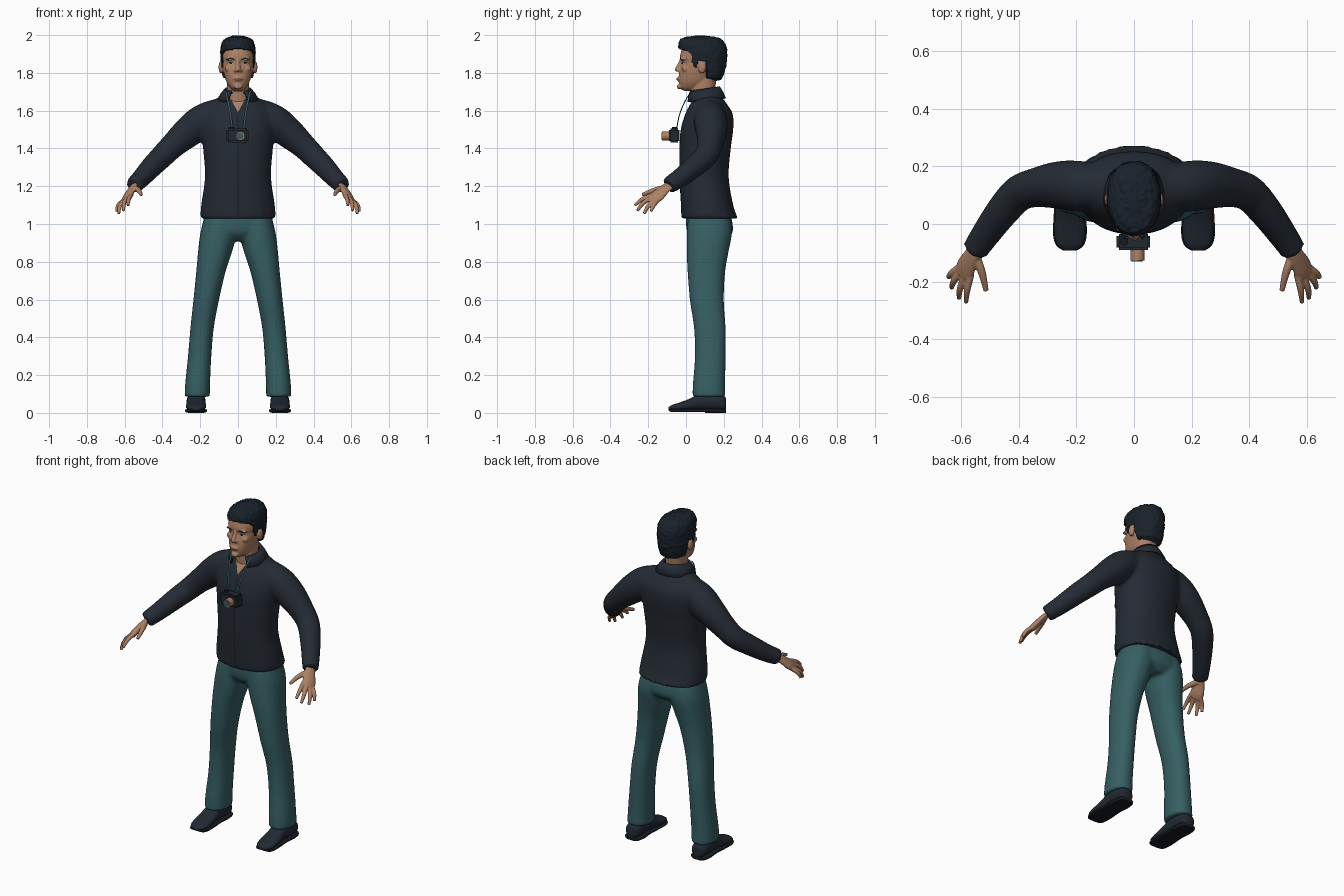
import bpy, bmesh
from math import cos, sin, pi
from mathutils import Vector, Matrix, noise
from mathutils.bvhtree import BVHTree

if "Cube" in bpy.data.objects:
    bpy.data.objects.remove(bpy.data.objects["Cube"])


def material(name, rgb):
    m = bpy.data.materials.new(name)
    m.use_nodes = True
    m.diffuse_color = (*rgb, 1)
    m.node_tree.nodes["Principled BSDF"].inputs["Base Color"].default_value = (*rgb, 1)
    return m


SHIRT = material("charcoal cloth", (.018, .024, .034))
SEAM = material("dark seam", (.008, .011, .016))
TEAL = material("teal cloth", (.037, .115, .125))
SKIN = material("warm skin", (.42, .22, .13))
LIP = material("lip brown", (.24, .10, .065))
HAIR = material("blue black hair", (.010, .016, .024))
SHOE = material("dark leather", (.016, .022, .032))
WHITE = material("eye white", (.45, .40, .36))


def resample(rows, k=6):
    """Catmull-Rom smoothing of a list of number tuples."""
    rows = [Vector(r) for r in rows]
    ext = [rows[0]] + rows + [rows[-1]]
    out = []
    for a, b, c, d in zip(ext, ext[1:], ext[2:], ext[3:]):
        for i in range(k):
            t = i / k
            out.append((b * 2 + (c - a) * t + (a * 2 - b * 5 + c * 4 - d) * t ** 2
                        + (b * 3 - a - c * 3 + d) * t ** 3) / 2)
    return out + [rows[-1]]


def loft(bm, rings, n=32, power=2.0):
    """Closed skin over rings given as centre and two half axes."""
    bow = lambda a: abs(a) ** (2 / power) * (1 if a > 0 else -1)
    loops = [[bm.verts.new(c + u * bow(cos(2 * pi * i / n)) + v * bow(sin(2 * pi * i / n)))
              for i in range(n)] for c, u, v in rings]
    for p, q in zip(loops, loops[1:]):
        for i in range(n):
            bm.faces.new((p[i], p[i - 1], q[i - 1], q[i]))
    bm.faces.new(loops[0])
    bm.faces.new(loops[-1][::-1])


def column(bm, rows, n=40, power=2.2, k=6):
    """Upright form: rows of z, centre x, half width, front y, back y."""
    loft(bm, [(Vector((x, (f + b) / 2, z)), Vector((w, 0, 0)), Vector((0, (b - f) / 2, 0)))
              for z, x, w, f, b in resample(rows, k)], n, power)


def limb(bm, pts, s=1, hint=(0, 0, 1), flat=1.0, n=16):
    """Tube through points of x, y, z, radius."""
    pts = [(s * x, y, z, r) for x, y, z, r in pts]
    path = resample(pts, 5)
    rings = []
    for i, p in enumerate(path):
        t = (path[min(i + 1, len(path) - 1)] - path[max(i - 1, 0)]).xyz.normalized()
        h = Vector((hint[0] * s, hint[1], hint[2]))
        u = (h - t * h.dot(t)).normalized()
        rings.append((p.xyz, u * p.w, t.cross(u) * p.w * flat))
    loft(bm, rings, n)


def ball(bm, at, size):
    bmesh.ops.create_uvsphere(bm, u_segments=20, v_segments=12, radius=1,
                              matrix=Matrix.Translation(at) @ Matrix.Diagonal((*size, 1)))


def finish(bm, name, mat, voxel=0, smooth=0):
    bmesh.ops.recalc_face_normals(bm, faces=bm.faces)
    me = bpy.data.meshes.new(name)
    bm.to_mesh(me)
    bm.free()
    me.materials.append(mat)
    me.polygons.foreach_set("use_smooth", [True] * len(me.polygons))
    ob = bpy.data.objects.new(name, me)
    bpy.context.collection.objects.link(ob)
    if voxel:
        m = ob.modifiers.new("blend", "REMESH")
        m.mode, m.voxel_size, m.use_smooth_shade = "VOXEL", voxel, True
        m = ob.modifiers.new("soften", "SMOOTH")
        m.factor, m.iterations = .5, smooth
    return ob


def decal(name, mat, target, pairs, cross=4, lift=.003):
    """Thin plate laid on the front of target between pairs of (x, z, x, z)."""
    bpy.context.view_layer.update()
    tree = BVHTree.FromObject(target, bpy.context.evaluated_depsgraph_get())
    bm = bmesh.new()
    grid = []
    for x0, z0, x1, z1 in resample(pairs, 4):
        line = []
        for j in range(cross + 1):
            t = j / cross
            x, z = x0 + (x1 - x0) * t, z0 + (z1 - z0) * t
            hit = tree.ray_cast(Vector((x, -1, z)), Vector((0, 1, 0)))[0]
            line.append(bm.verts.new((x, (hit.y if hit else 0) - lift, z)))
        grid.append(line)
    for p, q in zip(grid, grid[1:]):
        for j in range(cross):
            bm.faces.new((p[j], p[j + 1], q[j + 1], q[j]))
    return finish(bm, name, mat)


# Shirt: body and sleeves blended together
bm = bmesh.new()
column(bm, [(1.03, 0, .20, -.025, .275), (1.1, 0, .195, -.027, .25), (1.25, 0, .175, -.035, .226),
            (1.4, 0, .185, -.035, .237), (1.5, 0, .195, -.028, .25), (1.58, 0, .19, -.005, .248),
            (1.63, 0, .16, .02, .22), (1.67, 0, .105, .045, .19), (1.695, 0, .065, .06, .17)])
for s in (-1, 1):
    limb(bm, [(.08, .125, 1.60, .072), (.18, .13, 1.55, .088), (.26, .135, 1.49, .083),
              (.345, .125, 1.415, .068), (.40, .105, 1.36, .063), (.455, .045, 1.305, .058),
              (.51, -.03, 1.245, .051), (.553, -.093, 1.203, .045)], s, n=24)
shirt = finish(bm, "shirt", SHIRT, .01, 6)
decal("shirt_front_seam", SEAM, shirt, [(-.003, z, .003, z) for z in (1.04, 1.2, 1.4, 1.58)], 1, .002)
decal("open_neck", SKIN, shirt, [(-.002, 1.595, .002, 1.595), (-.026, 1.64, .026, 1.64),
                                 (-.048, 1.682, .048, 1.682)], 8)

# Folded collar, open at the throat
bm = bmesh.new()
bands = []
for w, f, b, zf, zb in ((.062, .022, .165, 1.69, 1.715), (.070, .012, .178, 1.70, 1.725),
                        (.088, .004, .192, 1.68, 1.70), (.108, -.002, .208, 1.645, 1.665)):
    line = []
    for i in range(33):
        a = -pi / 2 + .5 + (2 * pi - 1.0) * i / 32
        t = (1 + sin(a)) / 2
        line.append(bm.verts.new((w * cos(a), f + (b - f) * t, zf + (zb - zf) * t)))
    bands.append(line)
for p, q in zip(bands, bands[1:]):
    for i in range(32):
        bm.faces.new((p[i], p[i + 1], q[i + 1], q[i]))
m = finish(bm, "collar", SHIRT).modifiers.new("thickness", "SOLIDIFY")
m.thickness, m.offset = .008, 0

# Trousers: hips and legs blended together
bm = bmesh.new()
column(bm, [(1.08, 0, .17, .0, .23), (1.0, 0, .187, .0, .247), (.95, 0, .18, .01, .245), (.91, 0, .10, .05, .21)])
for s in (-1, 1):
    column(bm, [(1.03, s * .09, .09, .01, .235), (.95, s * .103, .097, .004, .243),
                (.85, s * .122, .09, .004, .225), (.75, s * .143, .078, .008, .208),
                (.6, s * .168, .068, .02, .2), (.45, s * .19, .062, .042, .21),
                (.3, s * .203, .062, .047, .21), (.15, s * .214, .066, .036, .208),
                (.085, s * .216, .067, .034, .21)], 28)
finish(bm, "trousers", TEAL, .01, 6)

# Head and neck, with nose, brow, cheeks and ears
bm = bmesh.new()
column(bm, [(1.705, 0, .02, -.012, .05), (1.72, 0, .04, -.03, .08), (1.75, 0, .06, -.037, .12),
            (1.79, 0, .073, -.037, .15), (1.83, 0, .082, -.030, .175), (1.855, 0, .085, -.024, .185),
            (1.88, 0, .086, -.032, .19), (1.91, 0, .085, -.027, .195), (1.95, 0, .075, -.01, .185),
            (1.98, 0, .04, .04, .14)])
column(bm, [(1.62, 0, .066, .03, .165), (1.7, 0, .058, .025, .155), (1.8, 0, .062, .03, .165)], 28)
limb(bm, [(0, -.022, 1.875, .009), (0, -.032, 1.85, .010), (0, -.044, 1.82, .014), (0, -.046, 1.808, .012)])
ball(bm, (0, -.036, 1.727), (.024, .012, .014))
ball(bm, (0, -.034, 1.768), (.026, .014, .014))
for s in (-1, 1):
    ball(bm, (s * .013, -.036, 1.812), (.011, .012, .009))
    ball(bm, (s * .038, -.016, 1.873), (.028, .013, .008))
    ball(bm, (s * .048, -.004, 1.822), (.022, .018, .018))
    ball(bm, (s * .09, .085, 1.83), (.013, .022, .034))
head = finish(bm, "head", SKIN, .005, 3)
for s, side in ((-1, "right"), (1, "left")):
    decal(side + "_eyebrow", HAIR, head, [(s * .018, 1.866, s * .018, 1.873), (s * .04, 1.873, s * .04, 1.881),
                                          (s * .064, 1.868, s * .064, 1.871)], 2)
    decal(side + "_eye", WHITE, head, [(s * .023, 1.849, s * .023, 1.850), (s * .037, 1.845, s * .037, 1.855),
                                       (s * .054, 1.850, s * .054, 1.851)], 2, .002)
    decal(side + "_iris", HAIR, head, [(s * .032, 1.846, s * .032, 1.854), (s * .044, 1.846, s * .044, 1.854)], 2, .004)
    decal(side + "_eyelid", HAIR, head, [(s * .021, 1.850, s * .021, 1.851), (s * .038, 1.855, s * .038, 1.858),
                                         (s * .057, 1.850, s * .057, 1.852)], 2, .004)
decal("lips", LIP, head, [(-.026, 1.766, -.026, 1.767), (-.012, 1.760, -.012, 1.773), (0, 1.759, 0, 1.771),
                          (.012, 1.760, .012, 1.773), (.026, 1.766, .026, 1.767)], 3)

# Short ruffled hair, tucked into the head below the hairline
HAIRLINE = ((-.06, 1.932), (0, 1.915), (.025, 1.90), (.032, 1.835), (.058, 1.825), (.064, 1.862),
            (.105, 1.862), (.113, 1.775), (.25, 1.752))
bm = bmesh.new()
column(bm, [(1.735, 0, .055, .05, .165), (1.78, 0, .08, .01, .195), (1.83, 0, .089, -.03, .21),
            (1.88, 0, .092, -.037, .217), (1.93, 0, .092, -.040, .215), (1.965, 0, .082, -.036, .2),
            (1.985, 0, .06, -.015, .17), (1.995, 0, .02, .05, .11)], 96, 2.2, 9)
for v in bm.verts:
    for (y0, z0), (y1, z1) in zip(HAIRLINE, HAIRLINE[1:]):
        if y0 <= v.co.y < y1:
            line = z0 + (z1 - z0) * (v.co.y - y0) / (y1 - y0)
    centre = Vector((0, .09, v.co.z))
    ruffle = 1 + .035 * noise.noise(v.co * 45) + .03 * noise.noise(v.co * 110)
    v.co = centre + (v.co - centre) * (ruffle if v.co.z > line else .76)
    if v.co.z > 1.96:
        v.co.z += .006 * noise.noise(v.co * 70)
finish(bm, "hair", HAIR)

FINGERS = (((.565, -.175, 1.155), (.578, -.23, 1.132), (.582, -.272, 1.098)),
           ((.585, -.175, 1.142), (.603, -.225, 1.112), (.606, -.258, 1.07)),
           ((.598, -.165, 1.13), (.625, -.20, 1.095), (.632, -.222, 1.054)),
           ((.606, -.15, 1.125), (.634, -.172, 1.098), (.643, -.185, 1.066)))
# Shoe shape: y, half width, top, bottom
UPPER = ((.213, .025, .075, .015), (.2, .042, .09, .012), (.15, .05, .105, .012), (.08, .048, .105, .014),
         (.02, .052, .075, .012), (-.04, .053, .053, .01), (-.075, .042, .042, .012), (-.092, .018, .03, .016))
for s, side in ((-1, "right"), (1, "left")):
    # Hand
    bm = bmesh.new()
    limb(bm, [(.54, -.07, 1.215, .028), (.563, -.112, 1.185, .032), (.582, -.15, 1.15, .040),
              (.590, -.177, 1.132, .036)], s, (-.6, -.6, .45), .48)
    for base, mid, tip in FINGERS:
        limb(bm, [(*base, .0125), (*mid, .0115), (*tip, .008)], s, n=12)
    limb(bm, [(.552, -.105, 1.19, .017), (.528, -.165, 1.18, .014), (.512, -.232, 1.155, .009)], s, n=12)
    finish(bm, side + "_hand", SKIN, .004, 2)

    # Shoe with sole and heel
    for part, rows, mat in (
            ("shoe", UPPER, SHOE),
            ("sole", [(y, w + .005, .020, .004 + .008 * (y < -.08)) for y, w, t, b in UPPER], SEAM),
            ("heel", [(y, w + .004, .022, 0) for y, w, t, b in UPPER[:3]] + [(.1, .048, .022, 0)], SEAM)):
        bm = bmesh.new()
        loft(bm, [(Vector((s * .222, y, (t + b) / 2)), Vector((w, 0, 0)), Vector((0, 0, (t - b) / 2)))
                  for y, w, t, b in resample(rows, 4)], 28, 2.2 if part == "shoe" else 5)
        finish(bm, side + "_" + part, mat)

    # Neck strap
    bm = bmesh.new()
    limb(bm, [(.030, -.05, 1.50, .005), (.040, -.034, 1.58, .005), (.055, .0, 1.66, .005),
              (.066, .035, 1.705, .005)], s, (1, 0, 0), .5, 8)
    finish(bm, side + "_strap", TEAL)

# Camera hanging on the chest
bm = bmesh.new()
bmesh.ops.create_cube(bm, size=1, matrix=Matrix.Translation((-.002, -.062, 1.468)) @ Matrix.Diagonal((.116, .056, .074, 1)))
bmesh.ops.bevel(bm, geom=bm.edges[:], offset=.008, segments=2, affect="EDGES")
finish(bm, "camera_body", SHOE)


def disc(name, mat, at, radius, depth, turn):
    bm = bmesh.new()
    bmesh.ops.create_cone(bm, cap_ends=True, segments=28, radius1=radius, radius2=radius, depth=depth,
                          matrix=Matrix.Translation(at) @ Matrix.Rotation(turn, 4, "X"))
    return finish(bm, name, mat)


disc("lens_barrel", SKIN, (.012, -.105, 1.466), .024, .042, pi / 2)
disc("lens_glass", TEAL, (.010, -.127, 1.466), .019, .005, pi / 2)
disc("camera_dial", SEAM, (-.034, -.06, 1.508), .014, .012, 0)

# Keep hard edges crisp on everything not blended
bpy.ops.object.select_all(action="DESELECT")
for ob in bpy.context.collection.objects:
    if ob.type == "MESH" and not ob.modifiers:
        ob.select_set(True)
        bpy.context.view_layer.objects.active = ob
bpy.ops.object.shade_smooth_by_angle(angle=.9)
